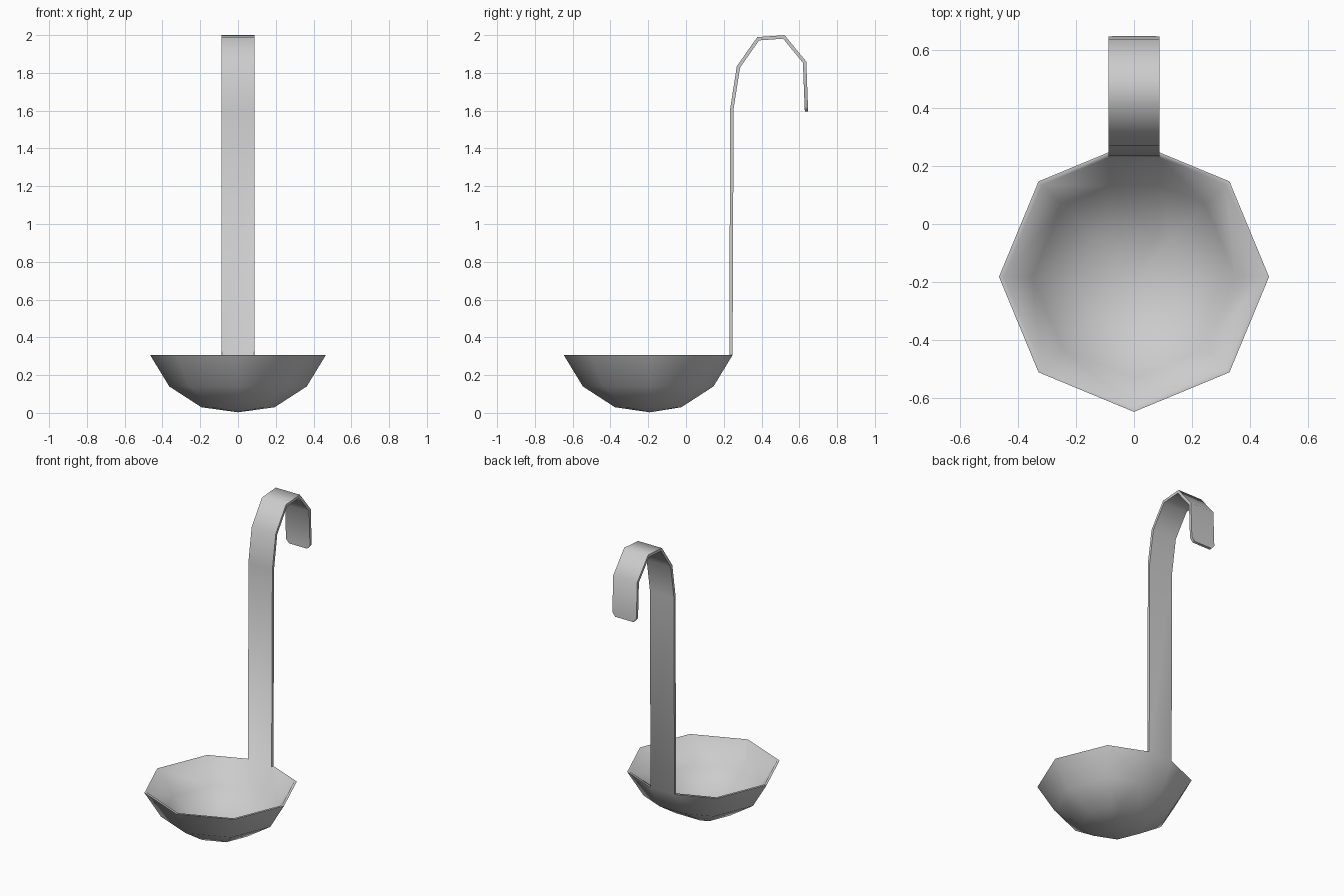
import bpy, bmesh, math

if "Cube" in bpy.data.objects:
    bpy.data.objects.remove(bpy.data.objects["Cube"])

W = 0.088        # half width of the handle strap
T = 0.018        # sheet thickness
CY = -0.182      # bowl centre in y
RIM = 0.306

bm = bmesh.new()


def ring(r, z):
    """Octagon ring whose back corner is cut flat at the handle width."""
    pts = []
    for i in range(8):
        a = math.radians(-90 + 45 * i)
        if i == 4:
            y = CY + r - W * math.tan(math.radians(22.5))
            pts += [(W, y, z), (-W, y, z)]
        else:
            pts.append((r * math.cos(a), CY + r * math.sin(a), z))
    return [bm.verts.new(p) for p in pts]


# Bowl: outer skin
rings = [ring(r, z) for r, z in ((0.465, RIM), (0.364, 0.14), (0.194, 0.03))]
n = len(rings[0])
for hi, lo in zip(rings, rings[1:]):
    for i in range(n):
        j = (i + 1) % n
        bm.faces.new((hi[i], lo[i], lo[j], hi[j]))
apex = bm.verts.new((0, CY - 0.01, 0.003))
for i in range(n):
    bm.faces.new((rings[-1][i], apex, rings[-1][(i + 1) % n]))

# Handle: strap rising from the cut back corner, bent into a hook
right, left = rings[0][4], rings[0][5]
for w, y, z in ((W, 0.252, 1.61), (W, 0.286, 1.828), (W, 0.387, 1.972),
                (W, 0.514, 1.981), (W, 0.619, 1.853), (W, 0.628, 1.62),
                (W - 0.022, 0.629, 1.595)):
    r2, l2 = bm.verts.new((w, y, z)), bm.verts.new((-w, y, z))
    bm.faces.new((right, left, l2, r2))
    right, left = r2, l2

# Inner skin: offset along the normals, rim kept level, then close the edges
bm.normal_update()
outer = list(bm.faces)
border = [e.link_loops[0] for e in bm.edges if e.is_boundary]
border = [(l.vert, l.link_loop_next.vert) for l in border]
inner = {}
for v in list(bm.verts):
    p = v.co - v.normal * T * v.calc_shell_factor()
    if abs(v.co.z - RIM) < 0.01:
        p.z = RIM
    inner[v] = p
inner = {v: bm.verts.new(p) for v, p in inner.items()}
for f in outer:
    bm.faces.new([inner[v] for v in reversed(f.verts)])
for a, b in border:
    bm.faces.new((b, a, inner[a], inner[b]))

mesh = bpy.data.meshes.new("ladle")
bm.to_mesh(mesh)
bm.free()
ladle = bpy.data.objects.new("ladle", mesh)
bpy.context.collection.objects.link(ladle)

# Smooth faces, crisp sheet edges
bpy.context.view_layer.objects.active = ladle
ladle.select_set(True)
bpy.ops.object.shade_smooth_by_angle(angle=math.radians(65))
